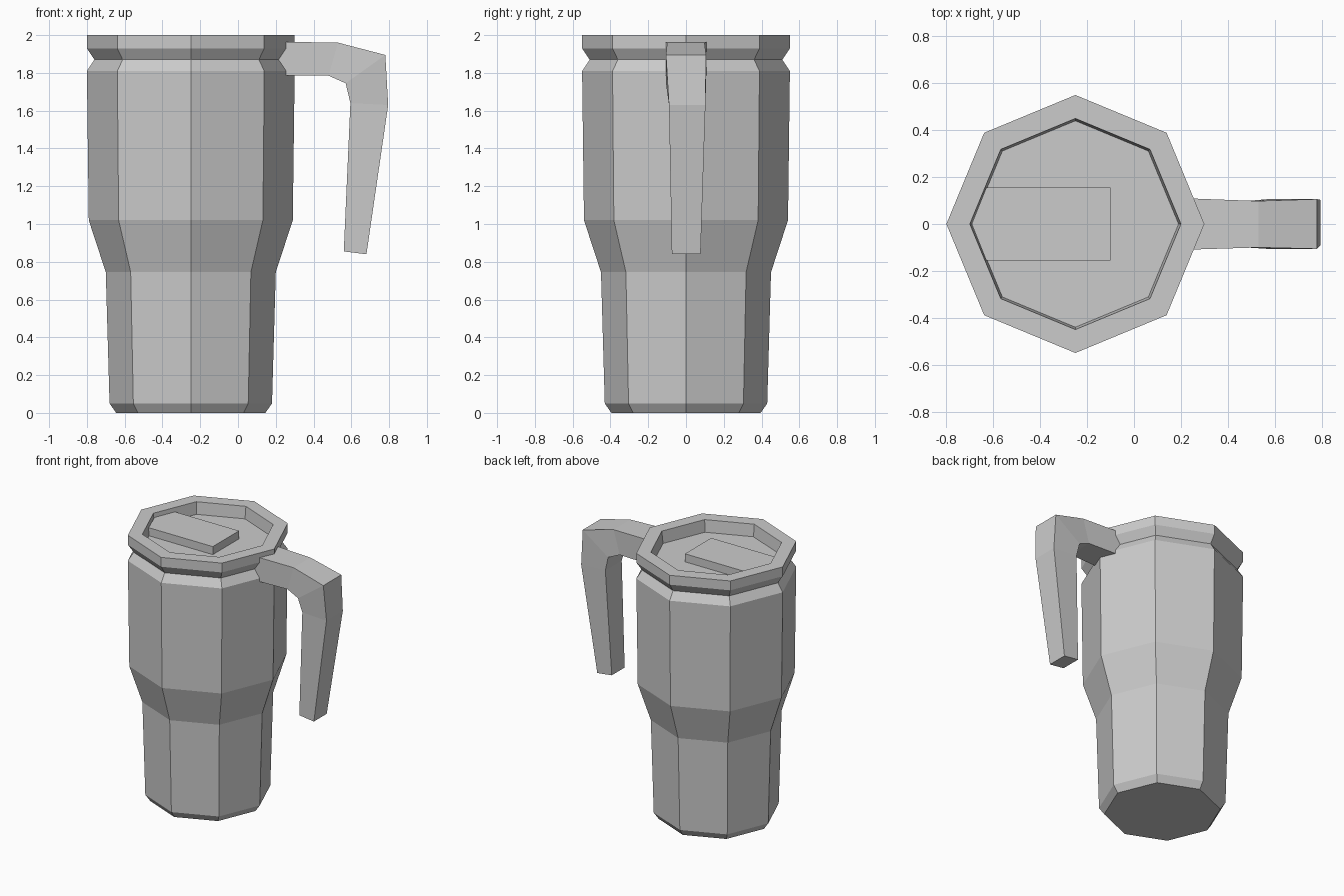
import bpy, bmesh
from math import cos, sin, pi

if "Cube" in bpy.data.objects:
    bpy.data.objects.remove(bpy.data.objects["Cube"])

CX = -0.25   # axis of the cup
SIDES = 8


def finish(name, bm):
    bmesh.ops.recalc_face_normals(bm, faces=bm.faces)
    mesh = bpy.data.meshes.new(name)
    bm.to_mesh(mesh)
    bm.free()
    obj = bpy.data.objects.new(name, mesh)
    bpy.context.collection.objects.link(obj)
    return obj


def loft(name, rings, cap_start=True, cap_end=True):
    """Bridge equal-length rings of points into a flat-shaded shell."""
    bm = bmesh.new()
    loops = [[bm.verts.new(p) for p in ring] for ring in rings]
    n = len(loops[0])
    for a, b in zip(loops, loops[1:]):
        for i in range(n):
            j = (i + 1) % n
            bm.faces.new((a[i], a[j], b[j], b[i]))
    if cap_start:
        bm.faces.new(loops[0][::-1])
    if cap_end:
        bm.faces.new(loops[-1])
    return finish(name, bm)


def octagon(r, z):
    return [(CX + r * cos(2 * pi * i / SIDES), r * sin(2 * pi * i / SIDES), z)
            for i in range(SIDES)]


# Tumbler body, from base to the groove under the lid
body = [(0.395, 0), (0.43, 0.05), (0.45, 0.745), (0.54, 1.02), (0.55, 1.81), (0.51, 1.87)]
loft("tumbler_body", [octagon(r, z) for r, z in body], cap_end=False)

# Lid with raised rim and recessed floor
lid = [(0.51, 1.87), (0.55, 1.93), (0.55, 2.0), (0.45, 2.0), (0.44, 1.91)]
loft("lid", [octagon(r, z) for r, z in lid], cap_start=False)

# Slider tab, its outer end following the rim
tab = [(-0.10, -0.155), (-0.10, 0.155), (-0.63, 0.155), (-0.692, 0), (-0.63, -0.155)]
loft("lid_slider", [[(x, y, z) for x, y in tab] for z in (1.905, 1.97)])

# Handle: outer point, inner point, front y, back y
handle = [
    ((0.21, 1.965), (0.21, 1.785), -0.11, 0.11),
    ((0.53, 1.96), (0.48, 1.785), -0.10, 0.098),
    ((0.78, 1.895), (0.57, 1.745), -0.106, 0.106),
    ((0.795, 1.63), (0.595, 1.64), -0.09, 0.103),
    ((0.68, 0.84), (0.56, 0.855), -0.075, 0.077),
]
loft("handle", [[(o[0], f, o[1]), (o[0], b, o[1]), (i[0], b, i[1]), (i[0], f, i[1])]
                for o, i, f, b in handle])
